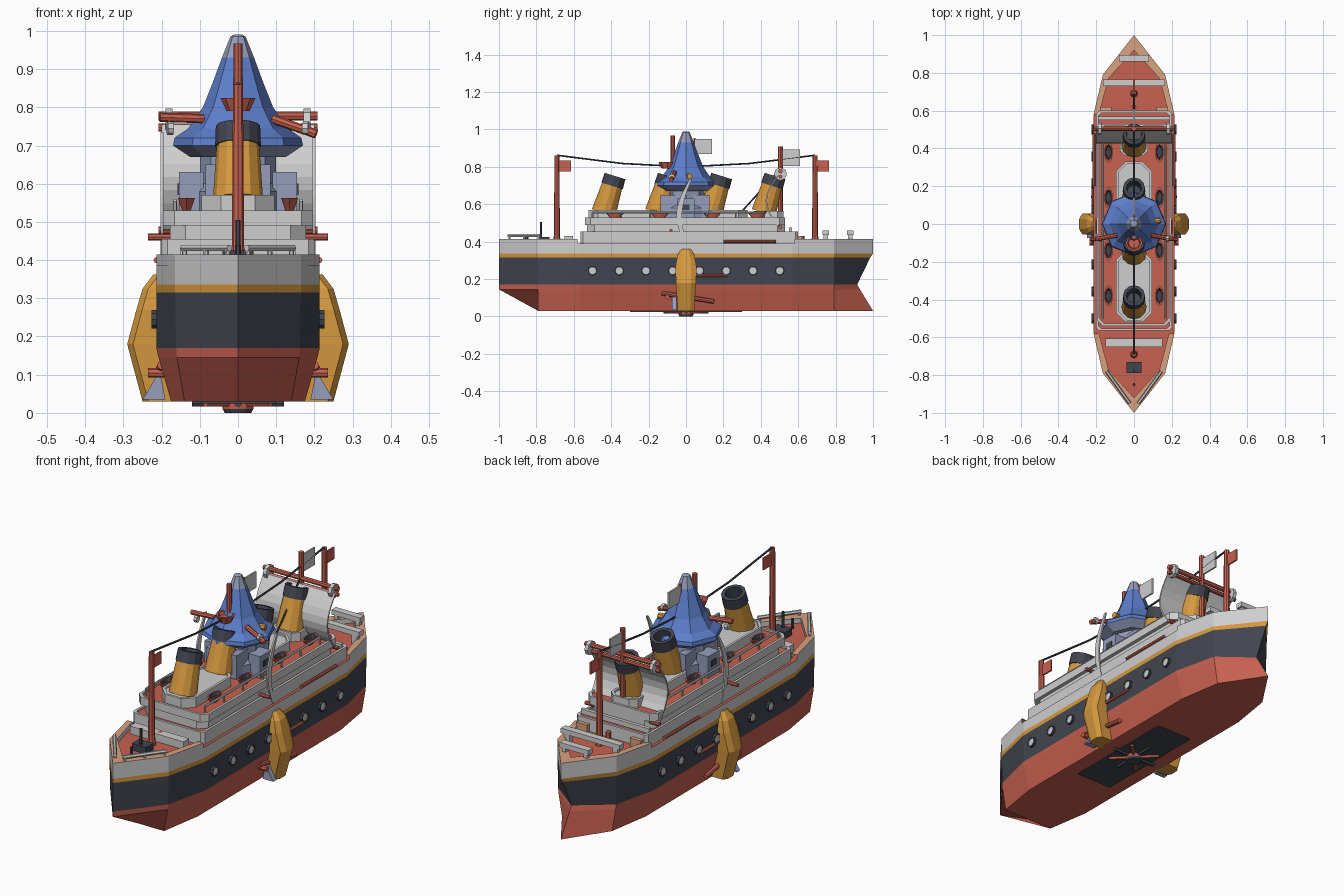
import bpy, bmesh, math
from mathutils import Vector, Matrix

cube = bpy.data.objects.get("Cube")
if cube:
    bpy.data.objects.remove(cube, do_unlink=True)


def material(name, rgb):
    m = bpy.data.materials.new(name)
    m.use_nodes = True
    m.diffuse_color = (*rgb, 1)
    m.node_tree.nodes["Principled BSDF"].inputs["Base Color"].default_value = (*rgb, 1)
    return m


RED = material("red", (0.58, 0.12, 0.08))
DARK = material("charcoal", (0.055, 0.06, 0.08))
GOLD = material("gold", (0.68, 0.32, 0.05))
WHITE = material("off_white", (0.62, 0.62, 0.63))
BLUE = material("blue", (0.11, 0.21, 0.6))
PALE = material("pale_blue_grey", (0.3, 0.34, 0.5))
TAN = material("tan", (0.68, 0.36, 0.22))


def finish(name, bm, *mats):
    bmesh.ops.recalc_face_normals(bm, faces=bm.faces)
    mesh = bpy.data.meshes.new(name)
    bm.to_mesh(mesh)
    bm.free()
    for m in mats:
        mesh.materials.append(m)
    ob = bpy.data.objects.new(name, mesh)
    bpy.context.collection.objects.link(ob)
    return ob


def box(name, mat, x, y, z):
    bm = bmesh.new()
    bmesh.ops.create_cube(bm, size=1)
    for v in bm.verts:
        v.co = [a[0] + (c + 0.5) * (a[1] - a[0]) for a, c in zip((x, y, z), v.co)]
    return finish(name, bm, mat)


def loft(name, loops, mats, bands, cap=True):
    """Join closed loops of points; bands gives the material of each strip."""
    bm = bmesh.new()
    rings = [[bm.verts.new(p) for p in loop] for loop in loops]
    n = len(rings[0])
    for k, (a, b) in enumerate(zip(rings, rings[1:])):
        for i in range(n):
            f = bm.faces.new((a[i], a[(i + 1) % n], b[(i + 1) % n], b[i]))
            f.material_index = bands[k]
    if cap:
        bm.faces.new(rings[0]).material_index = bands[0]
        bm.faces.new(rings[-1]).material_index = bands[-1]
    return finish(name, bm, *mats)


def lathe(name, profile, mats, bands, base=(0, 0, 0), axis=(0, 0, 1), sides=12):
    rot = Vector(axis).to_track_quat("Z", "Y").to_matrix()
    turn = [2 * math.pi * i / sides for i in range(sides)]
    loops = [[Vector(base) + rot @ Vector((r * math.cos(t), r * math.sin(t), h)) for t in turn]
             for r, h in profile]
    return loft(name, loops, mats, bands)


def rod(name, mat, a, b, r, sides=8):
    d = Vector(b) - Vector(a)
    return lathe(name, [(r, 0), (r, d.length)], [mat], [0], a, d, sides)


def mirrored(half):
    """Complete a right-hand outline running bow to stern."""
    return half + [(-x, y) for x, y in reversed(half) if x > 0]


def tier(name, half, z0, z1, top=RED, rim=0.012):
    outline = mirrored(half)
    w, l = max(p[0] for p in outline), max(p[1] for p in outline)
    cy = sum(p[1] for p in outline) / len(outline)
    l = l - cy
    inner = [(x * (1 - rim / w), cy + (y - cy) * (1 - rim / l)) for x, y in outline]
    loops = [[(x, y, z) for x, y in o] for o, z in
             ((outline, z0), (outline, z1), (inner, z1), (inner, z1 - 0.008), (inner, z1 - 0.009))]
    return loft(name, loops, [WHITE, top], [0, 0, 0, 1])


# Hull: height, bow tip, quarter width, midship width, stern tip
levels = [(0.03, -0.79, 0.14, 0.175, 1.0), (0.145, -1, 0.16, 0.208, 0.93), (0.17, -1, 0.162, 0.214, 0.915),
          (0.315, -1, 0.165, 0.214, 0.985), (0.336, -1, 0.165, 0.214, 1.0), (0.39, -1, 0.165, 0.214, 1.0)]
hull_loops = []
for z, bow, q, m, stern in levels:
    half = [(0, bow), (q, -0.79), (m, -0.57), (m, 0.57), (q, 0.79), (0, stern)]
    hull_loops.append([(x, y, z) for x, y in mirrored(half)])
hull_loops.append([(x * 0.999, y * 0.999, 0.391) for x, y, z in hull_loops[-1]])
loft("hull", hull_loops, [RED, DARK, GOLD, WHITE], [0, 0, 1, 2, 3, 0])

# Raised bulwarks with tan tops at both ends
for s, name in ((-1, "bow"), (1, "stern")):
    outer = [(0.214, 0.58), (0.165, 0.79), (0, 1), (-0.165, 0.79), (-0.214, 0.58)]
    inner = [(0.185, 0.58), (0.135, 0.77), (0, 0.92), (-0.135, 0.77), (-0.185, 0.58)]
    bm = bmesh.new()
    grid = [[bm.verts.new((x, s * y, z)) for x, y in o] for o, z in
            ((outer, 0.385), (outer, 0.415), (inner, 0.415), (inner, 0.385))]
    for k in range(3):
        for i in range(4):
            f = bm.faces.new((grid[k][i], grid[k][i + 1], grid[k + 1][i + 1], grid[k + 1][i]))
            f.material_index = 1 if k == 1 else 0
    finish(name + "_bulwark", bm, WHITE, TAN)

# Stacked deckhouses
def deck(w, front, back, c):
    return [(w - c, front), (w, front + c), (w, back - c), (w - c, back)]

tier("lower_deckhouse", deck(0.2, -0.565, 0.6, 0.015), 0.385, 0.455)
tier("promenade_wall", deck(0.178, -0.53, 0.53, 0.04), 0.44, 0.495)
tier("upper_deck", deck(0.196, -0.54, 0.53, 0.03), 0.49, 0.53)
tier("forward_cabin", deck(0.095, -0.52, -0.14, 0.05), 0.52, 0.57, WHITE)
tier("aft_cabin", deck(0.095, 0.08, 0.33, 0.05), 0.52, 0.57, WHITE)
tier("rear_cabin", deck(0.075, 0.36, 0.52, 0.03), 0.52, 0.565, WHITE)
for s in (-1, 1):
    x = s * 0.165
    rod("deck_rail", WHITE, (x, -0.5, 0.555), (x, 0.42, 0.555), 0.006, 6)
    for i in range(7):
        y = -0.5 + i * 0.153
        rod("rail_post", WHITE, (x, y, 0.52), (x, y, 0.555), 0.005, 6)
    # Lifeboats: lens outline, narrower keel
    for y in (-0.38, -0.14, 0.14, 0.38):
        lens = [(0.023 * math.sin(t), 0.055 * math.cos(t)) for t in [i * math.pi / 5 for i in range(10)]]
        loops = [[(s * 0.135 + px * k, y + py * k, z) for px, py in lens]
                 for k, z in ((0.5, 0.528), (1, 0.562), (0.75, 0.562), (0.55, 0.545))]
        loft("lifeboat", loops, [RED, DARK], [0, 0, 1])

# Raked funnels
for y in (-0.44, -0.155, 0.13, 0.415):
    lathe("funnel", [(0.066, 0), (0.056, 0.15), (0.06, 0.15), (0.058, 0.205), (0.04, 0.205), (0.036, 0.14)],
          [GOLD, DARK], [0, 1, 1, 1, 1], (0, y, 0.555), (0, 0.31, 1), 12)

# Central tower with flared roof
lathe("tower_wall", [(0.12, 0.52), (0.12, 0.58), (0.1, 0.6), (0.1, 0.69)], [PALE], [0, 0, 0], sides=8)
lathe("tower_roof", [(0.125, 0.67), (0.17, 0.7), (0.166, 0.72), (0.13, 0.745), (0.092, 0.8),
                     (0.066, 0.865), (0.042, 0.93), (0.02, 0.985), (0.012, 0.99)],
      [BLUE, PALE], [1, 0, 0, 0, 0, 0, 1, 1], sides=8)
for s in (-1, 1):
    box("tower_wing", PALE, (s * 0.09, s * 0.155), (-0.045, 0.045), (0.52, 0.63))
    box("tower_buttress", PALE, (s * 0.045, s * 0.085), (-0.135, 0.125), (0.53, 0.65))
    box("tower_window", DARK, (s * 0.154, s * 0.158), (-0.02, 0.02), (0.57, 0.6))
    rod("side_spar", RED, (s * 0.09, -0.06, 0.77), (s * 0.205, -0.08, 0.73 + 0.022 * (1 - s)), 0.012)
    rod("spar_collar", WHITE, (s * 0.17, -0.075, 0.745), (s * 0.185, -0.077, 0.745), 0.018)
lathe("lookout", [(0.03, 0), (0.046, 0.035), (0.036, 0.035), (0.03, 0.02)], [RED], [0, 0, 0], (0, -0.1, 0.79), sides=8)
rod("lookout_pole", RED, (0, -0.07, 0.78), (0, -0.07, 0.967), 0.012)
rod("roof_light", GOLD, (0.09, 0.01, 0.75), (0.14, 0.02, 0.75), 0.015)

# Masts, flags and rigging
def flag(mat, y0, y1, z0, z1):
    box("flag", mat, (-0.004, 0.004), (y0, y1), (z0, z1))

for y in (-0.69, 0.69):
    lathe("mast", [(0.02, 0), (0.016, 0.05), (0.013, 0.47)], [RED], [0, 0], (0, y, 0.39), sides=8)
    flag(RED, y, y + 0.075, 0.775, 0.835)
rod("sail_mast", RED, (0, 0.505, 0.5), (0, 0.505, 0.91), 0.013)
flag(WHITE, 0.515, 0.61, 0.805, 0.893)
flag(WHITE, 0.045, 0.14, 0.868, 0.95)
rod("flag_pole", RED, (0, 0.045, 0.86), (0, 0.045, 0.955), 0.006)
line = [(-0.69, 0.862), (-0.34, 0.818), (0, 0.8), (0.34, 0.818), (0.69, 0.862)]
for a, b in zip(line, line[1:]):
    rod("rigging", DARK, (0, *a), (0, *b), 0.005, 6)
rod("stay", DARK, (0, 0.27, 0.53), (0, 0.505, 0.79), 0.005, 6)

# Bowed sails: a broad one aft, a narrow one on each side
def sail(name, x0, x1, y, depth, z0, z1, lean=0, chord=0.0):
    n = 8
    outline = []
    for i in range(n + 1):
        t = i / n
        outline.append((y + lean * t - depth * math.sin(math.pi * t), z0 + (z1 - z0) * t))
    loop = outline + [(py + 0.008 + chord * math.sin(math.pi * (i + 0.5) / (n + 1)), pz)
                      for i, (py, pz) in reversed(list(enumerate(outline)))]
    return loft(name, [[(x, py, pz) for py, pz in loop] for x in (x0, x1)], [WHITE], [0])

sail("aft_sail", -0.2, 0.2, 0.49, 0.065, 0.48, 0.755)
for z, r in ((0.777, 0.012), (0.747, 0.01), (0.478, 0.01)):
    rod("sail_yard", RED, (-0.208, 0.505, z), (0.208, 0.505, z), r)
for s in (-1, 1):
    rod("yard_collar", WHITE, (s * 0.172, 0.505, 0.762), (s * 0.19, 0.505, 0.762), 0.035)
    sail("side_sail", s * 0.195, s * 0.203, -0.01, 0.055, 0.39, 0.735, 0.03, 0.022)
rod("side_sail_boom", RED, (-0.235, -0.08, 0.46), (0.235, -0.08, 0.46), 0.009)

# Paddle housings, portholes and paddle gear
for s in (-1, 1):
    profile = [(0.362, 0.205, 0.222, 0.026), (0.325, 0.205, 0.25, 0.046), (0.27, 0.205, 0.266, 0.056),
               (0.18, 0.205, 0.29, 0.054), (0.03, 0.165, 0.25, 0.044)]
    loops = [[(s * xi, -w, z), (s * (xo - 0.015), -w, z), (s * xo, -w * 0.5, z),
              (s * xo, w * 0.5, z), (s * (xo - 0.015), w, z), (s * xi, w, z)] for z, xi, xo, w in profile]
    loft("paddle_housing", loops, [GOLD], [0] * 4)
    for i in range(8):
        y = -0.5 + i * 0.143
        lathe("porthole", [(0.026, 0), (0.026, 0.014), (0.019, 0.014), (0.019, 0.011)],
              [DARK, WHITE], [0, 0, 1], (s * 0.212, y, 0.245), (s, 0, 0), 10)
    rod("paddle_arm", RED, (s * 0.2, -0.13, 0.125), (s * 0.215, 0.15, 0.08), 0.012)
    rod("paddle_crank", RED, (s * 0.19, -0.1, 0.105), (s * 0.235, -0.1, 0.105), 0.013)
    rod("side_rod", RED, (s * 0.218, 0.05, 0.22), (s * 0.218, 0.22, 0.22), 0.008)
    rod("fender_rail", RED, (s * 0.213, 0.2, 0.4), (s * 0.213, 0.48, 0.4), 0.008)
    loft("paddle_blade", [[(s * 0.19, y, 0.035), (s * 0.25, y, 0.035), (s * 0.205, y, 0.11)]
                          for y in (-0.075, -0.05)], [PALE], [0])

# Bottom plate and drive hub
box("keel_plate", DARK, (-0.1, 0.1), (-0.3, 0.3), (0.025, 0.031))
for i in range(4):
    t = i * math.pi / 4
    d = Vector((0.12 * math.cos(t), 0.12 * math.sin(t), 0))
    c = Vector((0, 0, 0.025))
    rod("drive_spoke", RED if i % 2 else DARK, c - d, c + d, 0.01, 6)
lathe("drive_hub", [(0.035, 0), (0.04, 0.01), (0.043, 0.03)], [DARK, RED], [0, 1], sides=12)

# Deck fittings
box("bow_hatch", WHITE, (-0.15, 0.15), (-0.65, -0.605), (0.39, 0.43))
box("stern_bench", WHITE, (-0.165, 0.165), (0.73, 0.765), (0.435, 0.46))
box("stern_seat", WHITE, (-0.08, 0.08), (0.86, 0.895), (0.435, 0.46))
box("aft_beam", WHITE, (-0.19, 0.19), (0.55, 0.568), (0.45, 0.475))
for s in (-1, 1):
    box("bench_leg", WHITE, (s * 0.12, s * 0.15), (0.735, 0.76), (0.385, 0.44))
    box("seat_leg", WHITE, (s * 0.05, s * 0.07), (0.865, 0.89), (0.385, 0.44))
    a, b = Vector((s * 0.145, -0.78, 0.432)), Vector((s * 0.022, -0.95, 0.432))
    rod("bow_rail", WHITE, a, b, 0.009, 6)
    for k in (0.04, 0.5, 0.96):
        p = a.lerp(b, k)
        rod("bow_rail_post", WHITE, (p.x, p.y, 0.39), p, 0.007, 6)
    box("stern_block", TAN, (s * 0.12, s * 0.18), (0.585, 0.62), (0.39, 0.43))
box("winch", DARK, (-0.04, 0.04), (-0.79, -0.73), (0.39, 0.425))
rod("winch_post", DARK, (0, -0.775, 0.42), (0, -0.775, 0.505), 0.007, 6)
rod("winch_handle", DARK, (0, -0.85, 0.39), (0, -0.85, 0.44), 0.008, 6)
for y in (-0.62, 0.62):
    rod("bollard", RED, (0, y, 0.39), (0, y, 0.43), 0.013)
